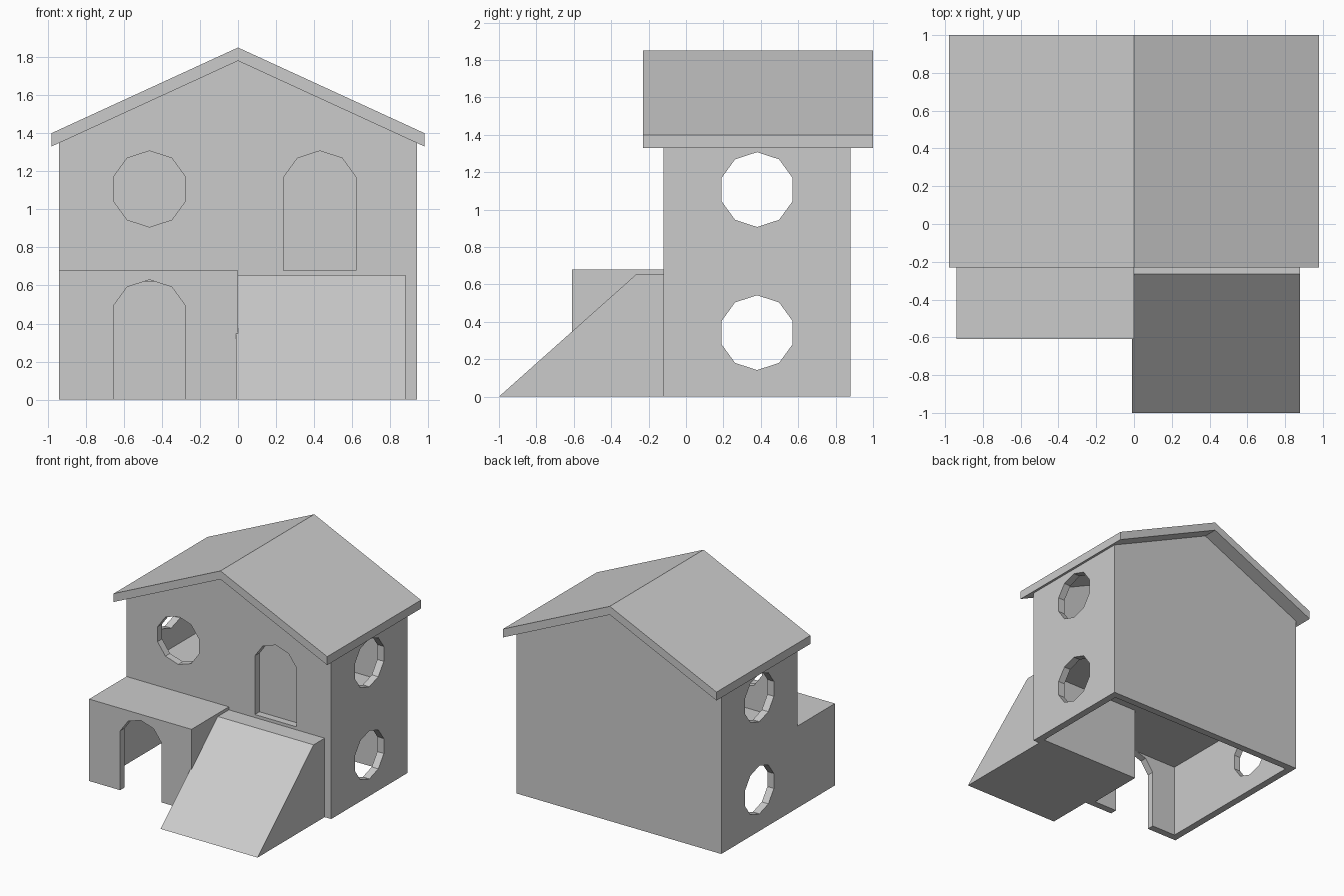
import bpy, bmesh, math
from mathutils import Vector

if "Cube" in bpy.data.objects:
    bpy.data.objects.remove(bpy.data.objects["Cube"])


def prism(name, profile, axis, lo, hi):
    """Extrude a closed profile along x (profile = y,z) or y (profile = x,z)."""
    bm = bmesh.new()
    at = (lambda a, b: (lo, a, b)) if axis == 'x' else (lambda a, b: (a, lo, b))
    face = bm.faces.new([bm.verts.new(at(a, b)) for a, b in profile])
    new = bmesh.ops.extrude_face_region(bm, geom=[face])['geom']
    step = Vector((hi - lo, 0, 0)) if axis == 'x' else Vector((0, hi - lo, 0))
    bmesh.ops.translate(bm, vec=step,
                        verts=[g for g in new if isinstance(g, bmesh.types.BMVert)])
    bmesh.ops.recalc_face_normals(bm, faces=bm.faces)
    mesh = bpy.data.meshes.new(name)
    bm.to_mesh(mesh)
    bm.free()
    ob = bpy.data.objects.new(name, mesh)
    bpy.context.collection.objects.link(ob)
    return ob


def box(name, x0, x1, y0, y1, z0, z1):
    return prism(name, [(x0, z0), (x1, z0), (x1, z1), (x0, z1)], 'y', y0, y1)


def decagon(c, z, r=0.2):
    return [(c + r * math.sin(i * math.pi / 5), z + r * math.cos(i * math.pi / 5))
            for i in range(10)]


def arch(c, z, bottom, r=0.2):
    top = [(c + r * math.cos(math.radians(a)), z + r * math.sin(math.radians(a)))
           for a in range(18, 163, 36)]
    return top + [(top[-1][0], bottom), (top[0][0], bottom)]


def carve(ob, cutters):
    for c in cutters:
        m = ob.modifiers.new(c.name, 'BOOLEAN')
        m.operation, m.solver, m.object = 'DIFFERENCE', 'EXACT', c
    bpy.context.view_layer.update()
    done = ob.evaluated_get(bpy.context.evaluated_depsgraph_get())
    mesh = bpy.data.meshes.new_from_object(done)
    ob.modifiers.clear()
    ob.data = mesh


W, T = 0.94, 0.06                 # half width, wall thickness
FRONT, BACK = -0.12, 0.88
EAVE = 1.78 - W * 0.45 / 0.98

# Main walls and porch, both open underneath
walls = prism("house_walls", [(-W, 0), (W, 0), (W, EAVE), (0, 1.78), (-W, EAVE)],
              'y', FRONT, BACK)
porch = box("porch", -W, 0, -0.61, FRONT, 0, 0.68)

# Rooms
upper = box("upper_room_cutter", -W + T, W - T, FRONT + T, BACK - T, 0.74, 2.2)
lower = box("lower_room_cutter", -W + T, W - T, FRONT + T, BACK - T, -0.2, 0.62)
entry = box("porch_room_cutter", -W + T, -T, -0.55, 0.1, -0.2, 0.62)

# Windows and door
side = [prism("side_window_cutter", decagon(0.38, z), 'x', -1.2, 1.2)
        for z in (0.342, 1.107)]
round_win = prism("round_window_cutter", decagon(-0.465, 1.107), 'y', -0.4, 0)
arch_win = prism("arched_window_cutter", arch(0.43, 1.107, 0.68), 'y', -0.4, FRONT + T)
door = prism("door_cutter", arch(-0.465, 0.43, -0.2), 'y', -0.8, -0.55)

carve(walls, [upper, lower, entry, *side, round_win, arch_win])
carve(porch, [entry, door])
for c in [upper, lower, entry, *side, round_win, arch_win, door]:
    bpy.data.objects.remove(c)

# Gabled roof
prism("roof", [(-0.98, 1.33), (0, 1.78), (0.98, 1.33), (0.98, 1.40), (0, 1.85), (-0.98, 1.40)],
      'y', -0.23, 1.0)

# Ramp up to the arched window
prism("ramp", [(-1, 0), (FRONT, 0), (FRONT, 0.655), (-0.265, 0.655)], 'x', -0.01, 0.88)
